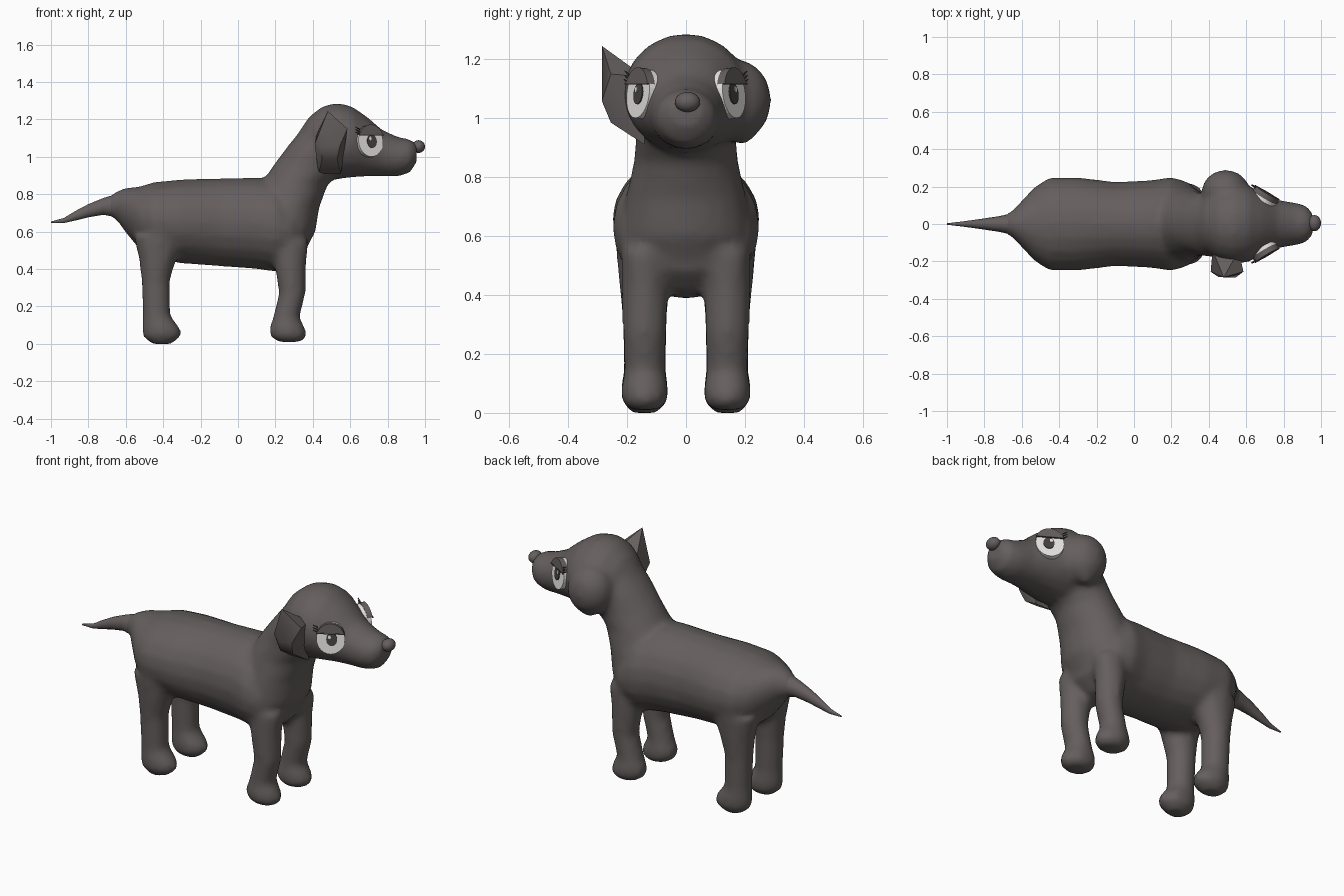
import bpy, bmesh, math
from mathutils import Vector, Matrix

cube = bpy.data.objects.get("Cube")
if cube:
    bpy.data.objects.remove(cube, do_unlink=True)


def material(name, rgb):
    m = bpy.data.materials.new(name)
    m.use_nodes = True
    m.diffuse_color = (*rgb, 1)
    m.node_tree.nodes["Principled BSDF"].inputs["Base Color"].default_value = (*rgb, 1)
    return m


fur = material("brown grey fur", (.13, .112, .112))
white = material("eye white", (.8, .79, .77))
dark = material("dark iris", (.06, .054, .054))


def finish(bm, name, mat, angle=None):
    bmesh.ops.recalc_face_normals(bm, faces=bm.faces)
    mesh = bpy.data.meshes.new(name)
    bm.to_mesh(mesh)
    bm.free()
    mesh.materials.append(mat)
    ob = bpy.data.objects.new(name, mesh)
    bpy.context.collection.objects.link(ob)
    if angle:
        bpy.ops.object.select_all(action='DESELECT')
        ob.select_set(True)
        bpy.context.view_layer.objects.active = ob
        bpy.ops.object.shade_smooth_by_angle(angle=math.radians(angle))
    return ob


def loft(bm, axis, stations, y=0, sides=20):
    """Elliptic rings (x, z, half size, half size): upright along x, or level along z."""
    rings = []
    for x, z, a, b in stations:
        ring = []
        for i in range(sides):
            t = math.tau * i / sides
            c, s = math.cos(t), math.sin(t)
            p = (x, y + b * c, z + a * s) if axis == 'x' else (x + a * c, y + b * s, z)
            ring.append(bm.verts.new(p))
        rings.append(ring)
    for r, q in zip(rings, rings[1:]):
        for i in range(sides):
            j = (i + 1) % sides
            bm.faces.new((r[i], r[j], q[j], q[i]))
    bm.faces.new(rings[0])
    bm.faces.new(rings[-1])


def ball(bm, centre, radii):
    bmesh.ops.create_uvsphere(bm, u_segments=20, v_segments=12, radius=1,
                              matrix=Matrix.Translation(centre) @ Matrix.Diagonal((*radii, 1)))


# Body shell: torso, neck, head and legs, fused into one skin
body = bmesh.new()
loft(body, 'x', [(-.7, .735, .045, .045), (-.65, .74, .075, .07), (-.6, .715, .12, .125),
                 (-.53, .675, .165, .2), (-.45, .66, .205, .25), (-.3, .655, .225, .25),
                 (-.1, .65, .235, .225), (.1, .645, .245, .235), (.2, .63, .245, .252),
                 (.29, .6, .19, .225), (.36, .58, .1, .14)])
loft(body, 'z', [(.25, .48, .1, .15), (.25, .6, .165, .22), (.265, .73, .17, .205),
                 (.3, .85, .18, .178), (.38, .95, .195, .17), (.45, 1.05, .19, .18),
                 (.48, 1.15, .14, .15)])
loft(body, 'x', [(.33, 1.08, .06, .07), (.38, 1.08, .135, .14), (.45, 1.08, .19, .195),
                 (.53, 1.085, .205, .215), (.61, 1.08, .19, .205), (.69, 1.055, .16, .165),
                 (.77, 1.02, .125, .13), (.86, 1.0, .105, .115), (.92, 1.005, .09, .1),
                 (.955, 1.02, .05, .06)])
for side in (-1, 1):
    loft(body, 'z', [(.28, .55, .1, .08), (.28, .42, .085, .08), (.29, .27, .072, .075),
                     (.258, .14, .072, .072), (.263, .08, .1, .082), (.27, .04, .1, .08),
                     (.275, .01, .06, .05)], y=side * .14, sides=12)
    loft(body, 'z', [(-.42, .58, .14, .1), (-.43, .45, .1, .09), (-.44, .34, .077, .078),
                     (-.435, .15, .075, .073), (-.41, .08, .105, .082), (-.405, .04, .105, .08),
                     (-.41, 0, .055, .045)], y=side * .14, sides=12)
# Folded ear, a soft lobe on the left cheek
ball(body, (.49, .17, 1.06), (.13, .12, .14))
ball(body, (.49, .19, 1.0), (.07, .06, .09))

skin = finish(body, "body", fur)
remesh = skin.modifiers.new("fuse", 'REMESH')
remesh.mode = 'VOXEL'
remesh.voxel_size = .018
remesh.use_smooth_shade = True
soften = skin.modifiers.new("soften", 'SMOOTH')
soften.factor = .5
soften.iterations = 7

# Tail
bm = bmesh.new()
loft(bm, 'x', [(-1, .65, .004, .004), (-.93, .66, .014, .012), (-.87, .685, .026, .02),
               (-.8, .712, .036, .03), (-.72, .735, .046, .042), (-.64, .74, .066, .06)], sides=14)
finish(bm, "tail", fur, 60)

# Raised right ear, a faceted wedge
bm = bmesh.new()
for p in [(.48, -.285, 1.245), (.585, -.255, 1.15), (.41, -.255, 1.07), (.545, -.285, 1.06),
          (.45, -.282, 1.05), (.53, -.255, .985), (.45, -.255, .985), (.42, -.14, 1.12),
          (.56, -.14, 1.14), (.55, -.14, .91), (.43, -.14, .91)]:
    bm.verts.new(p)
bmesh.ops.convex_hull(bm, input=bm.verts)
finish(bm, "right_ear", fur, 35)

# Nose
bm = bmesh.new()
ball(bm, (.965, .005, 1.055), (.035, .043, .034))
finish(bm, "nose", fur, 60)


def arc(cx, cz, rx, rz, start=0, end=360, n=28):
    return [(cx + rx * math.cos(math.radians(start + (end - start) * i / n)),
             cz + rz * math.sin(math.radians(start + (end - start) * i / n)))
            for i in range(n + (end - start < 360))]


def plate(name, outline, mat, side, front, depth=.006):
    """Flat plate on the eye plane; outline u runs toward the muzzle, v upward."""
    normal = Vector((.5, side * .85, .12)).normalized()
    u = Vector((.85, -side * .5, 0)).normalized()
    v = Vector((0, 0, 1)) - normal * normal.z
    v.normalize()
    centre = Vector((.71, side * .163, 1.085))
    bm = bmesh.new()
    verts = [bm.verts.new(centre + u * a + v * b + normal * (front - depth)) for a, b in outline]
    face = bm.faces.new(verts)
    new = bmesh.ops.extrude_face_region(bm, geom=[face])["geom"]
    bmesh.ops.translate(bm, vec=normal * depth,
                        verts=[g for g in new if isinstance(g, bmesh.types.BMVert)])
    finish(bm, name, mat)


# Eyes: white, iris, pupil glint, drooping lid and lashes
for side, label in ((-1, "right"), (1, "left")):
    plate(label + "_eye_white", arc(0, 0, .076, .085), white, side, 0, .04)
    plate(label + "_iris", arc(.006, -.002, .029, .036), dark, side, .004)
    plate(label + "_glint", arc(-.006, .012, .008, .011, n=12), white, side, .007)
    plate(label + "_eyelid", arc(0, 0, .078, .087, 22, 158), fur, side, .010, .03)
    plate(label + "_lid_edge", [(-.076, .029), (.076, .029), (.076, .034), (-.076, .034)],
          dark, side, .012)
    for i in range(3):
        b = .03 + i * .014
        plate(f"{label}_lash_{i + 1}", [(-.066, b), (-.094, b + .018), (-.066, b + .007)],
              dark, side, .008)
